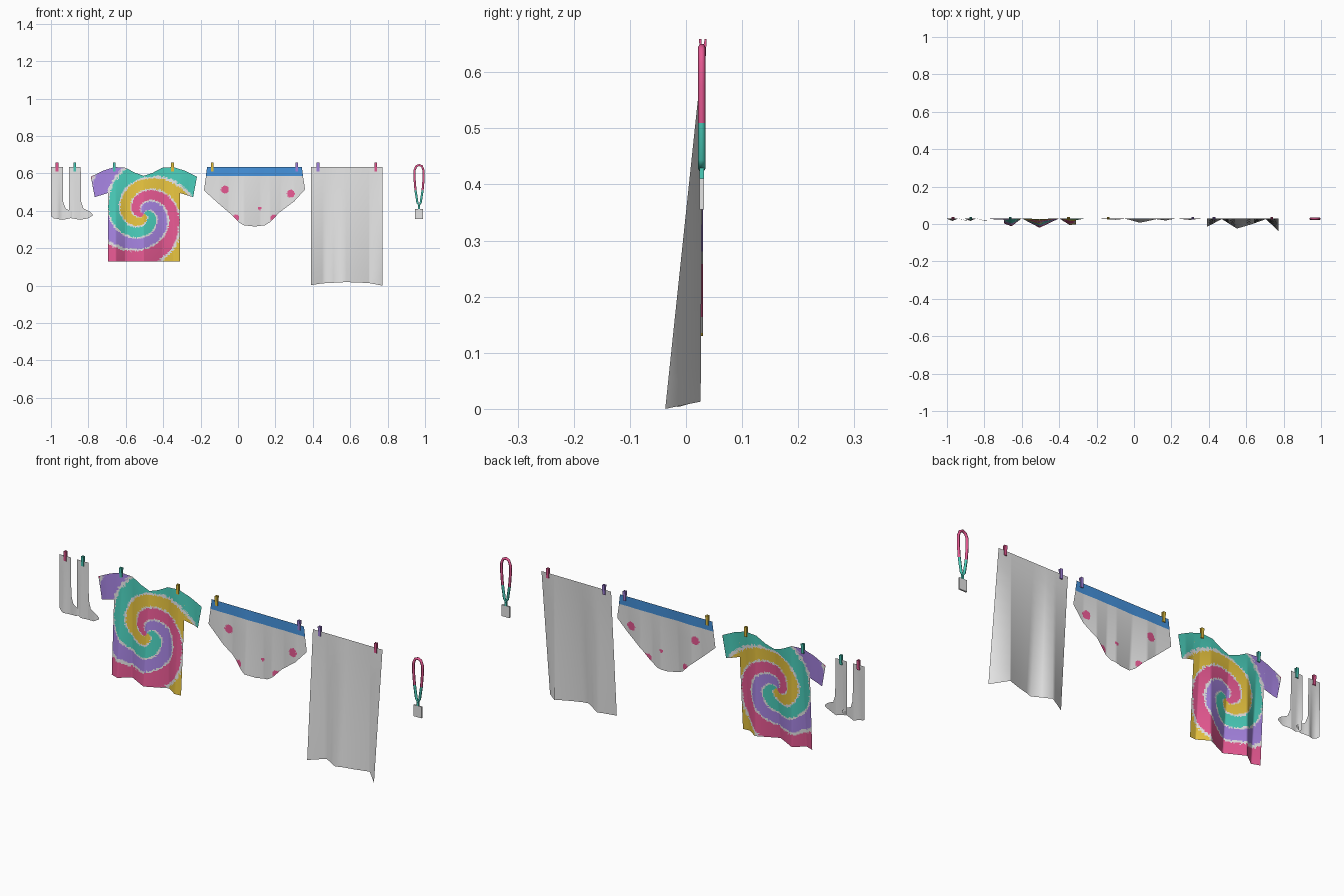
import bpy, bmesh, math, random
from mathutils import Matrix

if "Cube" in bpy.data.objects:
    bpy.data.objects.remove(bpy.data.objects["Cube"])

random.seed(4)


def material(name, r, g, b):
    m = bpy.data.materials.new(name)
    m.diffuse_color = (r, g, b, 1)
    m.use_nodes = True
    m.node_tree.nodes["Principled BSDF"].inputs["Base Color"].default_value = m.diffuse_color
    return m


WHITE = material("white cloth", .78, .78, .78)
PINK = material("pink", .80, .10, .29)
YELLOW = material("yellow", .80, .55, .05)
TEAL = material("teal", .07, .62, .50)
PURPLE = material("purple", .38, .23, .75)
BLUE = material("blue", .06, .29, .72)

LINE_Y = .03      # depth of the washing line
LINE_Z = .635     # height of the hems under the pegs


def lerp(points, x):
    """Piecewise linear curve through (x, value) points."""
    if x <= points[0][0]:
        return points[0][1]
    for (x0, a), (x1, b) in zip(points, points[1:]):
        if x <= x1:
            return a + (b - a) * (x - x0) / (x1 - x0)
    return points[-1][1]


def add_object(name, bm, mats):
    me = bpy.data.meshes.new(name)
    bm.to_mesh(me)
    bm.free()
    for m in mats:
        me.materials.append(m)
    ob = bpy.data.objects.new(name, me)
    bpy.context.collection.objects.link(ob)
    return ob


def cloth(name, top, bottom, folds, drop, cell, rows, mats, rule=None):
    """Hanging sheet between a top and a bottom outline; folds deepen downwards."""
    keys = sorted({p[0] for p in top + bottom + folds if top[0][0] <= p[0] <= top[-1][0]})
    xs = [keys[0]]
    for a, b in zip(keys, keys[1:]):
        n = max(1, round((b - a) / cell))
        xs += [a + (b - a) * (i + 1) / n for i in range(n)]
    bm = bmesh.new()
    grid = []
    for x in xs:
        z1, z0 = lerp(top, x), lerp(bottom, x)
        column = []
        for j in range(rows + 1):
            z = z0 + (z1 - z0) * j / rows
            y = LINE_Y - lerp(folds, x) * (LINE_Z - z) / drop
            column.append(bm.verts.new((x, y, z)))
        grid.append(column)
    for a, b in zip(grid, grid[1:]):
        for j in range(rows):
            f = bm.faces.new((a[j], b[j], b[j + 1], a[j + 1]))
            f.smooth = True
            if rule:
                c = f.calc_center_median()
                f.material_index = rule(c.x, c.z)
    return add_object(name, bm, mats)


# Pair of socks
for i, x in enumerate((-1.0, -.904)):
    cloth(f"sock_{i + 1}",
          [(x, .635), (x + .063, .635), (x + .065, .45), (x + .078, .412),
           (x + .112, .396), (x + .126, .383)],
          [(x, .372), (x + .015, .360), (x + .06, .352), (x + .1, .359), (x + .126, .374)],
          [(x, .002), (x + .03, .014), (x + .06, .0), (x + .1, .012), (x + .126, .004 + .006 * i)],
          .28, .02, 8, [WHITE])

# Tie-dye shirt: four-arm spiral with pale fringes between the bands
CX, CZ = -.503, .385


def tie_dye(x, z):
    dx, dz = x - CX, z - CZ
    r = math.hypot(dx, dz)
    r -= .4 * max(0, r - .2)
    turn = math.atan2(dx, dz) / (math.pi / 2)
    u = r / .065 - 1.4 - turn + random.uniform(-.05, .05) + .5
    if u % 1 < .07 or u % 1 > .93:
        return 4
    return int(math.floor(u)) % 4


def mirrored(half):
    return half + [(2 * CX - x, v) for x, v in reversed(half) if x < CX - 1e-6]


cloth("shirt",
      mirrored([(-.786, .583), (-.72, .615), (-.66, .634), (-.60, .63), (-.55, .603), (CX, .587)]),
      mirrored([(-.786, .578), (-.766, .473), (-.696, .495), (-.695, .13), (CX, .13)]),
      [(-.786, .0), (-.74, .02), (-.70, .025), (-.655, .042), (-.60, .0), (-.505, .05),
       (-.40, .0), (-.345, .035), (-.307, .032), (-.26, .0), (-.22, .01)],
      .505, .006, 90, [PINK, YELLOW, TEAL, PURPLE, WHITE], tie_dye)

# Briefs: spotted body and blue waistband
DOTS = [(-.07, .513, .021), (.283, .492, .021), (.117, .413, .008),
        (-.012, .362, .017), (.192, .362, .017)]


def spots(x, z):
    return int(any(math.hypot(x - a, z - b) < r for a, b, r in DOTS))


brief_folds = [(-.18, .004), (-.1, .012), (-.05, .002), (.03, .024), (.12, .004),
               (.17, .012), (.23, .0), (.3, .014), (.355, .006)]
cloth("briefs_body",
      [(-.181, .515), (-.171, .586), (.347, .586), (.357, .525)],
      [(-.181, .508), (-.10, .435), (-.03, .375), (.005, .338), (.03, .323), (.09, .316),
       (.145, .323), (.175, .342), (.22, .39), (.30, .45), (.357, .513)],
      brief_folds, .32, .006, 45, [WHITE, PINK], spots)
cloth("briefs_waistband",
      [(-.171, .592), (-.165, .635), (.341, .635), (.347, .592)],
      [(-.171, .586), (.347, .586)],
      brief_folds, .32, .03, 3, [BLUE])

# Towel with deep folds at the hem
cloth("towel",
      [(.39, .635), (.772, .635)],
      [(.39, .003), (.45, .012), (.58, .019), (.70, .014), (.772, .0)],
      [(.39, .045), (.47, .004), (.55, .056), (.63, .032), (.705, .004), (.772, .067)],
      .635, .05, 10, [WHITE])

# Clothes pegs: two prongs splayed at the top
PEGS = [(-.968, PINK), (-.872, TEAL), (-.662, TEAL), (-.35, YELLOW),
        (-.138, YELLOW), (.315, PURPLE), (.428, PURPLE), (.736, PINK)]
for i, (x, mat) in enumerate(PEGS):
    bm = bmesh.new()
    for side in (-1, 1):
        m = (Matrix.Translation((x, LINE_Y + side * .0035, .635))
             @ Matrix.Rotation(-side * math.radians(3), 4, 'X')
             @ Matrix.Diagonal((.014, .004, .048, 1)))
        bmesh.ops.create_cube(bm, size=1, matrix=m)
    add_object(f"peg_{i + 1}", bm, [mat])

# Lanyard loop: tube along a teardrop, teal near the clasp
LX = .968
half = [(0, .645), (.015, .639), (.024, .617), (.0245, .575), (.019, .51), (.009, .445)]
path = half + [(0, .428)] + [(-x, z) for x, z in reversed(half[1:])]
curve = bpy.data.curves.new("lanyard_path", 'CURVE')
curve.dimensions = '3D'
curve.bevel_depth = .0065
curve.bevel_resolution = 1
spline = curve.splines.new('POLY')
spline.points.add(len(path) - 1)
for p, (x, z) in zip(spline.points, path):
    p.co = (LX + x, LINE_Y - .002, z, 1)
spline.use_cyclic_u = True
helper = bpy.data.objects.new("lanyard_helper", curve)
bpy.context.collection.objects.link(helper)
mesh = bpy.data.meshes.new_from_object(helper.evaluated_get(bpy.context.evaluated_depsgraph_get()))
bpy.data.objects.remove(helper)
mesh.materials.clear()
for m in (PINK, TEAL):
    mesh.materials.append(m)
for f in mesh.polygons:
    f.use_smooth = True
    f.material_index = int(f.center.z < .48)
bpy.context.collection.objects.link(bpy.data.objects.new("lanyard_loop", mesh))


def box(name, centre, size, mat):
    bm = bmesh.new()
    bmesh.ops.create_cube(bm, size=1, matrix=Matrix.Translation(centre) @ Matrix.Diagonal((*size, 1)))
    return add_object(name, bm, [mat])


# Clasp and hanging card
box("lanyard_clasp", (LX, LINE_Y - .002, .42), (.01, .008, .022), TEAL)
box("lanyard_card", (LX, LINE_Y - .002, .383), (.042, .008, .056), WHITE)
